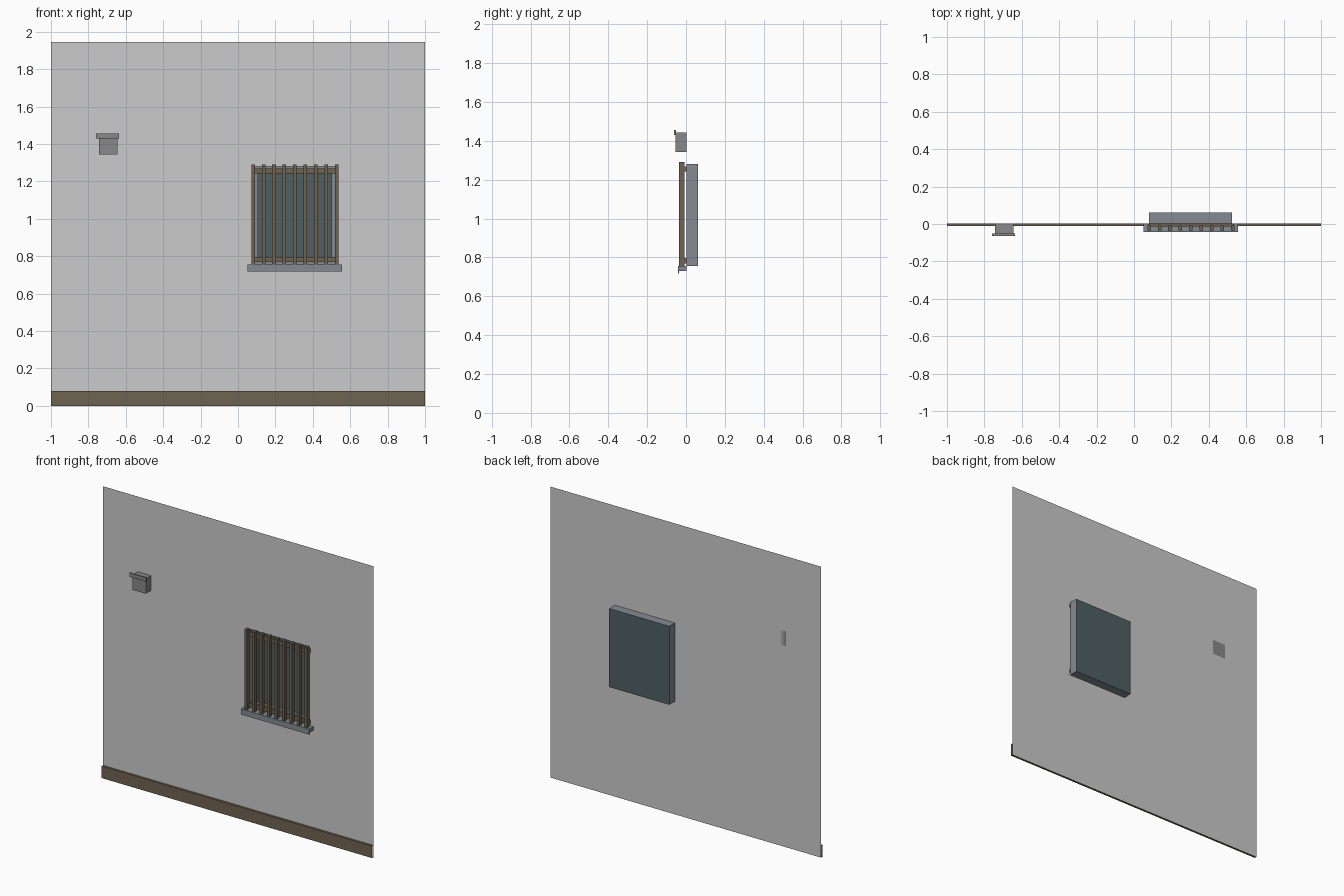
import bpy, bmesh

if "Cube" in bpy.data.objects:
    bpy.data.objects.remove(bpy.data.objects["Cube"])

def material(name, rgb):
    m = bpy.data.materials.new(name)
    m.diffuse_color = (*rgb, 1)
    m.use_nodes = True
    m.node_tree.nodes["Principled BSDF"].inputs["Base Color"].default_value = m.diffuse_color
    return m

WOOD = material("dark_wood", (0.16, 0.125, 0.085))
STONE = material("blue_grey_stone", (0.23, 0.26, 0.29))
GLASS = material("dark_glass", (0.08, 0.115, 0.125))
METAL = material("grey_metal", (0.25, 0.25, 0.25))

WALL_Y = 0.003
BACK_Y = 0.062
X0, X1, Z0, Z1 = 0.08, 0.525, 0.755, 1.28   # window opening

def mesh_object(name, verts, faces, mat=None):
    me = bpy.data.meshes.new(name)
    me.from_pydata(verts, [], faces)
    ob = bpy.data.objects.new(name, me)
    bpy.context.collection.objects.link(ob)
    if mat:
        me.materials.append(mat)
    return ob

def box(name, x, y, z, mat=None):
    verts = [(a, b, c) for a in x for b in y for c in z]
    faces = [(0, 1, 3, 2), (4, 6, 7, 5), (0, 4, 5, 1),
             (2, 3, 7, 6), (0, 2, 6, 4), (1, 5, 7, 3)]
    return mesh_object(name, verts, faces, mat)

def extrude_x(name, profile, x, mat, caps=True):
    # sweep a closed (y, z) profile along x
    n = len(profile)
    verts = [(a, y, z) for a in x for y, z in profile]
    faces = [(i, (i + 1) % n, n + (i + 1) % n, n + i) for i in range(n)]
    if caps:
        faces += [tuple(range(n))[::-1], tuple(range(n, 2 * n))]
    else:
        faces.pop()   # leave the wall side open too
    ob = mesh_object(name, verts, faces, mat)
    bm = bmesh.new()
    bm.from_mesh(ob.data)
    bmesh.ops.recalc_face_normals(bm, faces=bm.faces)
    bm.to_mesh(ob.data)
    bm.free()
    return ob

def rect(x0, x1, z0, z1, y):
    return [(x0, y, z0), (x1, y, z0), (x1, y, z1), (x0, y, z1)]

def ring(a, b):
    return [(a + i, a + (i + 1) % 4, b + (i + 1) % 4, b + i) for i in range(4)]

# thin wall sheet with the window opening
mesh_object("wall", rect(-1, 1, 0, 1.945, WALL_Y) + rect(X0, X1, Z0, Z1, WALL_Y), ring(0, 4))

# recess sides, window frame and pane
mesh_object("window_reveal", rect(X0, X1, Z0, Z1, WALL_Y) + rect(X0, X1, Z0, Z1, BACK_Y),
            ring(4, 0), STONE)
mesh_object("window_pane", rect(X0, X1, Z0, Z1, BACK_Y), [(0, 1, 2, 3)], GLASS)
f = 0.026
inner = (X0 + f, X1 - f, Z0 + f, Z1 - f)
mesh_object("window_frame",
            rect(X0, X1, Z0, Z1, 0.045) + rect(*inner, 0.045) + rect(*inner, BACK_Y),
            ring(0, 4) + ring(4, 8), STONE)

# sill with a drip lip
extrude_x("window_sill", [(WALL_Y, 0.73), (-0.035, 0.73), (-0.035, 0.718),
                          (-0.042, 0.718), (-0.042, 0.755), (WALL_Y, 0.755)],
          (0.05, 0.556), STONE)

# lattice of upright bars on two rails
for i in range(9):
    x = 0.081 + i * 0.0558
    box(f"lattice_bar_{i + 1}", (x - 0.0095, x + 0.0095), (-0.036, -0.009), (0.752, 1.29), WOOD)
for name, z in (("lower_rail", 0.782), ("upper_rail", 1.255)):
    box(name, (0.075, 0.535), (-0.013, WALL_Y), (z - 0.014, z + 0.014), WOOD)

# skirting board, open at both ends
extrude_x("skirting_board", [(WALL_Y, 0), (-0.012, 0), (-0.012, 0.08), (WALL_Y, 0.08)],
          (-1, 1), WOOD, caps=False)

# small wall bracket with a front plate
box("wall_bracket_body", (-0.743, -0.645), (-0.053, WALL_Y), (1.343, 1.443), METAL)
box("wall_bracket_plate", (-0.76, -0.635), (-0.063, -0.052), (1.43, 1.455), METAL)
